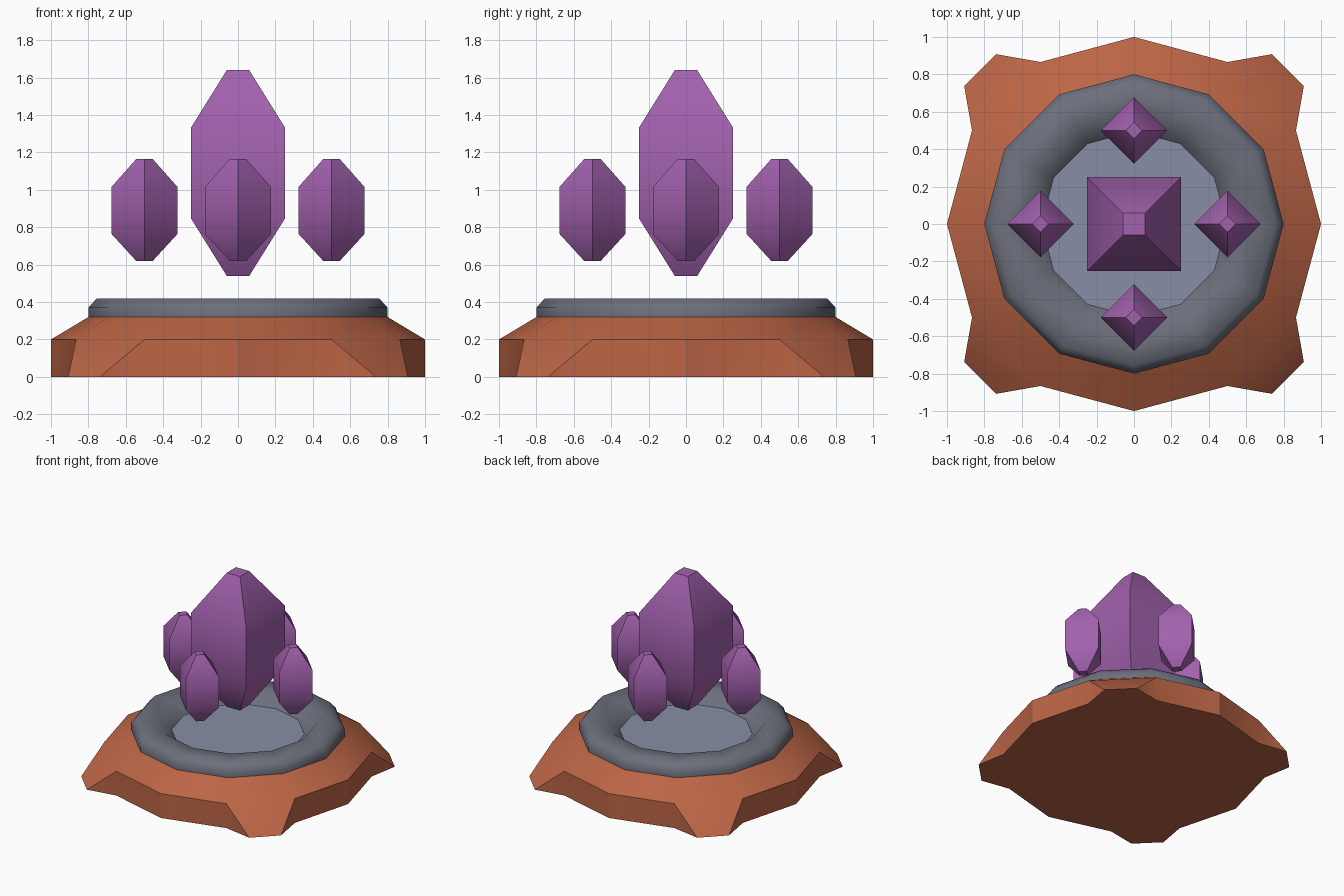
import bpy
from math import cos, sin, pi, radians

if "Cube" in bpy.data.objects:
    bpy.data.objects.remove(bpy.data.objects["Cube"])

def material(name, rgb):
    m = bpy.data.materials.new(name)
    m.diffuse_color = (*rgb, 1)
    m.use_nodes = True
    m.node_tree.nodes["Principled BSDF"].inputs["Base Color"].default_value = m.diffuse_color
    return m

CLAY = material("clay", (0.50, 0.13, 0.06))
STONE = material("stone", (0.15, 0.16, 0.20))
FLOOR = material("pale_floor", (0.25, 0.27, 0.38))
PURPLE = material("purple_crystal", (0.36, 0.12, 0.42))

def make(name, verts, faces, mat, loc=(0, 0, 0), angle=40):
    me = bpy.data.meshes.new(name)
    me.from_pydata(verts, [], faces)
    ob = bpy.data.objects.new(name, me)
    ob.location = loc
    me.materials.append(mat)
    bpy.context.collection.objects.link(ob)
    bpy.ops.object.select_all(action='DESELECT')
    ob.select_set(True)
    bpy.context.view_layer.objects.active = ob
    bpy.ops.object.mode_set(mode='EDIT')
    bpy.ops.mesh.select_all(action='SELECT')
    bpy.ops.mesh.normals_make_consistent(inside=False)
    bpy.ops.object.mode_set(mode='OBJECT')
    bpy.ops.object.shade_smooth_by_angle(angle=radians(angle))
    return ob

def lathe(profile, n, offset=0.0):
    """Rings of (radius, z) stacked from n-sided polygons."""
    verts = [(r * cos(offset + 2 * pi * i / n), r * sin(offset + 2 * pi * i / n), z)
             for r, z in profile for i in range(n)]
    faces = [(k * n + i, k * n + (i + 1) % n, (k + 1) * n + (i + 1) % n, (k + 1) * n + i)
             for k in range(len(profile) - 1) for i in range(n)]
    return verts, faces

def stack(name, profile, n, mat, offset=0.0, loc=(0, 0, 0), angle=50):
    verts, faces = lathe(profile, n, offset)
    last = len(verts) - n
    faces += [tuple(reversed(range(n))), tuple(range(last, last + n))]
    return make(name, verts, faces, mat, loc, angle)

# Twelve-sided base with a sloping foot on every diagonal
N = 12
verts, faces = lathe([(1, 0), (1, 0.2), (0.8, 0.32)], N)
faces.append(tuple(range(2 * N, 3 * N)))
bottom = []
for i in range(N):
    bottom.append(i)
    if i % 3 == 1:
        j = i + 1
        a = len(verts)
        mid = radians(30 * i + 15)
        for s in (-1, 1):
            t = mid + s * radians(5.9)
            verts.append((1.17 * cos(t), 1.17 * sin(t), 0))
        faces.remove((i, j, N + j, N + i))
        faces += [(a, a + 1, N + j, N + i), (i, a, N + i), (a + 1, j, N + j)]
        bottom += [a, a + 1]
faces.append(tuple(reversed(bottom)))
make("base", verts, faces, CLAY, angle=29)

# Stone rim and the sunken floor inside it
verts, faces = lathe([(0.8, 0.32), (0.8, 0.37), (0.755, 0.42), (0.59, 0.42), (0.495, 0.325)], N)
make("stone_rim", verts, faces, STONE, angle=50)
stack("sunken_floor", [(0.50, 0.321), (0.50, 0.326)], N, FLOOR)

# Floating crystals: square prisms with blunt tapered ends
R2 = 2 ** 0.5
stack("main_crystal", [(0.06 * R2, 0.54), (0.25 * R2, 0.845), (0.25 * R2, 1.335), (0.06 * R2, 1.64)],
      4, PURPLE, pi / 4)
for k in range(4):
    a = k * pi / 2
    stack("small_crystal", [(0.044, 0.62), (0.177, 0.765), (0.177, 1.015), (0.044, 1.165)],
          4, PURPLE, loc=(0.5 * cos(a), 0.5 * sin(a), 0))
